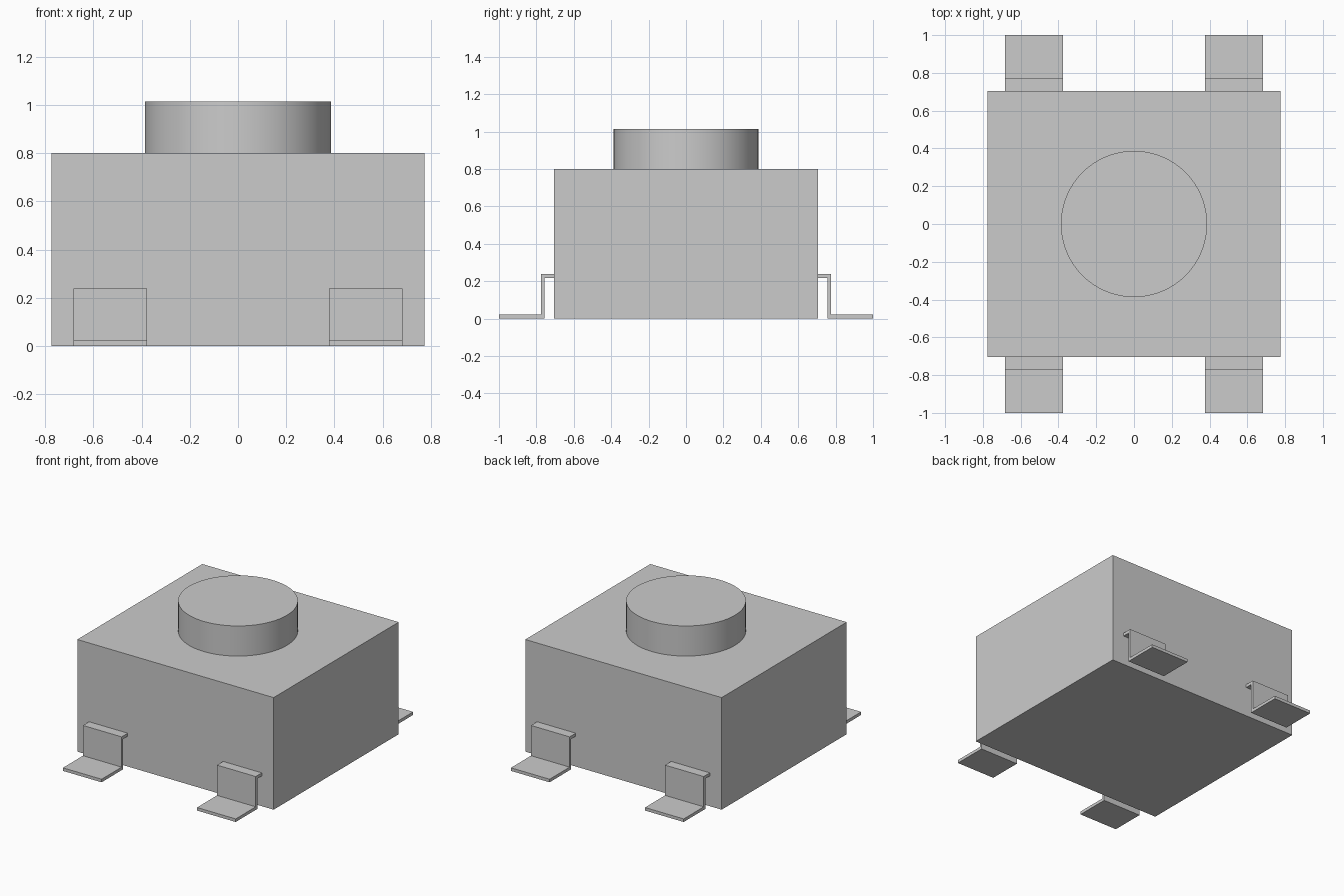
import bpy
import bmesh
import math

cube = bpy.data.objects.get("Cube")
if cube:
    bpy.data.objects.remove(cube, do_unlink=True)

# Single grey material
GREY = (0.6, 0.6, 0.6, 1.0)
grey = bpy.data.materials.new("plain grey")
grey.use_nodes = True
grey.diffuse_color = GREY
grey.node_tree.nodes["Principled BSDF"].inputs["Base Color"].default_value = GREY


def add_object(name, bm):
    bmesh.ops.recalc_face_normals(bm, faces=bm.faces)
    mesh = bpy.data.meshes.new(name)
    bm.to_mesh(mesh)
    bm.free()
    mesh.materials.append(grey)
    obj = bpy.data.objects.new(name, mesh)
    bpy.context.collection.objects.link(obj)
    return obj


def extrude_profile(name, points, offset):
    """Extrude a closed outline of 3D points by an offset vector."""
    bm = bmesh.new()
    face = bm.faces.new([bm.verts.new(p) for p in points])
    new = bmesh.ops.extrude_face_region(bm, geom=[face], use_keep_orig=True)["geom"]
    verts = [g for g in new if isinstance(g, bmesh.types.BMVert)]
    bmesh.ops.translate(bm, verts=verts, vec=offset)
    return add_object(name, bm)


# Housing block
HALF_X, HALF_Y, HEIGHT = 0.775, 0.705, 0.80
extrude_profile("housing",
                [(sx * HALF_X, sy * HALF_Y, 0)
                 for sx, sy in ((-1, -1), (1, -1), (1, 1), (-1, 1))],
                (0, 0, HEIGHT))

# Round push button
RADIUS, TOP, SEGMENTS = 0.387, 1.015, 96
angles = [2 * math.pi * i / SEGMENTS for i in range(SEGMENTS)]
button = extrude_profile("push_button",
                         [(RADIUS * math.cos(a), RADIUS * math.sin(a), HEIGHT)
                          for a in angles],
                         (0, 0, TOP - HEIGHT))
bpy.context.view_layer.objects.active = button
button.select_set(True)
bpy.ops.object.shade_smooth_by_angle(angle=math.radians(30))
button.select_set(False)

# Four bent leads: arm out of the housing, leg down, foot outward
T = 0.022
LEG, ARM_TOP, TIP = 0.774, 0.238, 1.0
INNER_X, OUTER_X = 0.377, 0.682
lead_profile = [(HALF_Y, ARM_TOP), (LEG, ARM_TOP), (LEG, T), (TIP, T),
                (TIP, 0), (LEG - T * 0.8, 0), (LEG - T * 0.8, ARM_TOP - T),
                (HALF_Y, ARM_TOP - T)]
for depth, sy in (("front", -1), ("back", 1)):
    for side, sx in (("right", -1), ("left", 1)):
        extrude_profile(f"{depth}_{side}_lead",
                        [(sx * INNER_X, sy * y, z) for y, z in lead_profile],
                        (sx * (OUTER_X - INNER_X), 0, 0))
